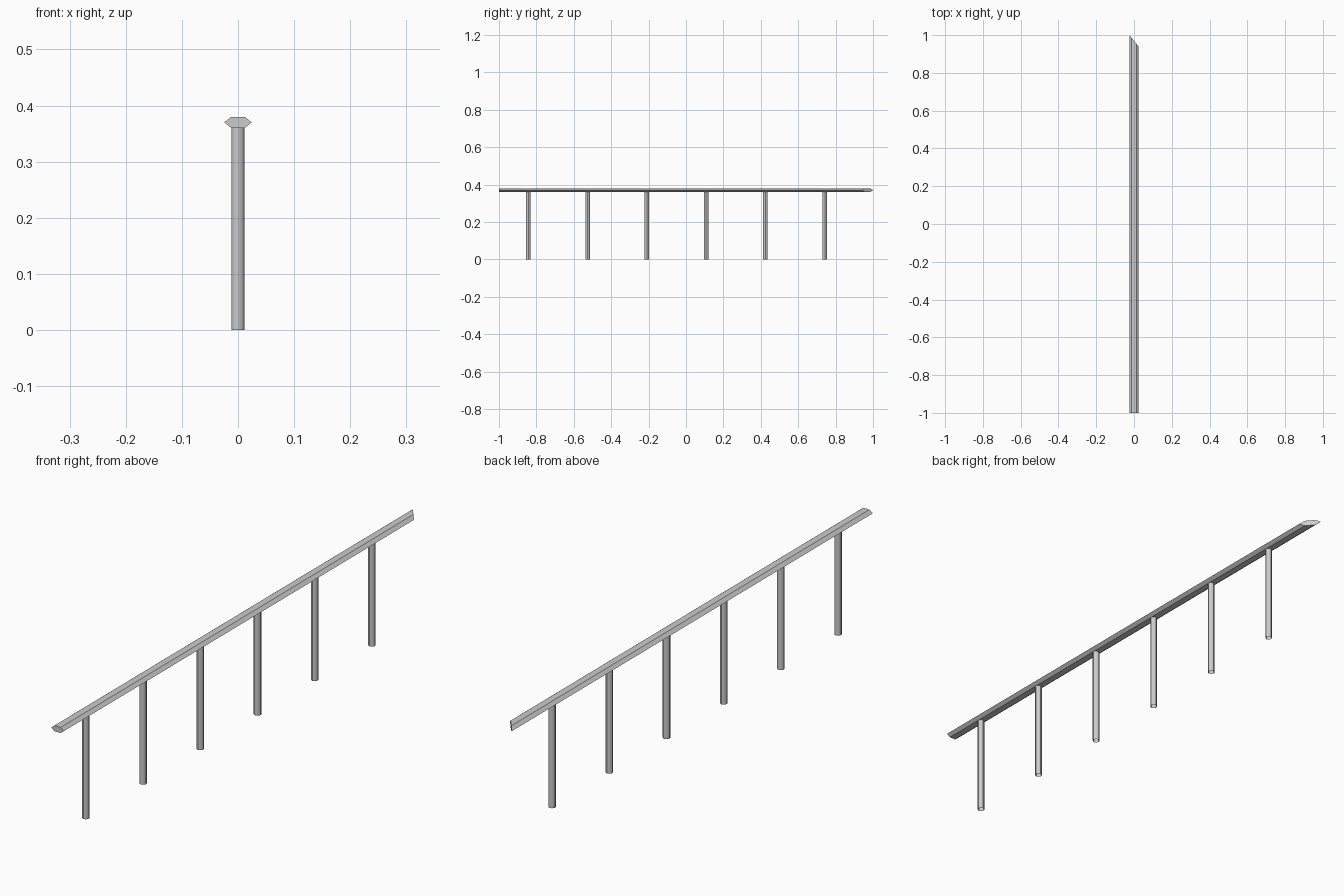
import bpy, bmesh

if "Cube" in bpy.data.objects:
    bpy.data.objects.remove(bpy.data.objects["Cube"])

# Handrail: flattened hexagonal bar, square at the front, mitred at the back
PROFILE = [(-0.0245, 0.37), (-0.012, 0.36), (0.012, 0.36),
           (0.0245, 0.37), (0.012, 0.38), (-0.012, 0.38)]


def back_y(x):
    return 0.97 - x * 0.03 / 0.0245


bm = bmesh.new()
front = [bm.verts.new((x, -1, z)) for x, z in PROFILE]
back = [bm.verts.new((x, back_y(x), z)) for x, z in PROFILE]
n = len(PROFILE)
for i in range(n):
    j = (i + 1) % n
    bm.faces.new((front[i], front[j], back[j], back[i]))
bm.faces.new(front)
bm.faces.new(back)
bmesh.ops.recalc_face_normals(bm, faces=bm.faces)
mesh = bpy.data.meshes.new("handrail")
bm.to_mesh(mesh)
bm.free()
bpy.context.collection.objects.link(bpy.data.objects.new("handrail", mesh))

# Six evenly spaced round posts, open at the ends
for i in range(6):
    bpy.ops.mesh.primitive_cylinder_add(
        vertices=12, radius=0.012, depth=0.362, end_fill_type='NOTHING',
        location=(0, -0.843 + 0.317 * i, 0.181))
    post = bpy.context.object
    post.name = f"post_{i + 1}"
    bpy.ops.object.shade_smooth_by_angle()
